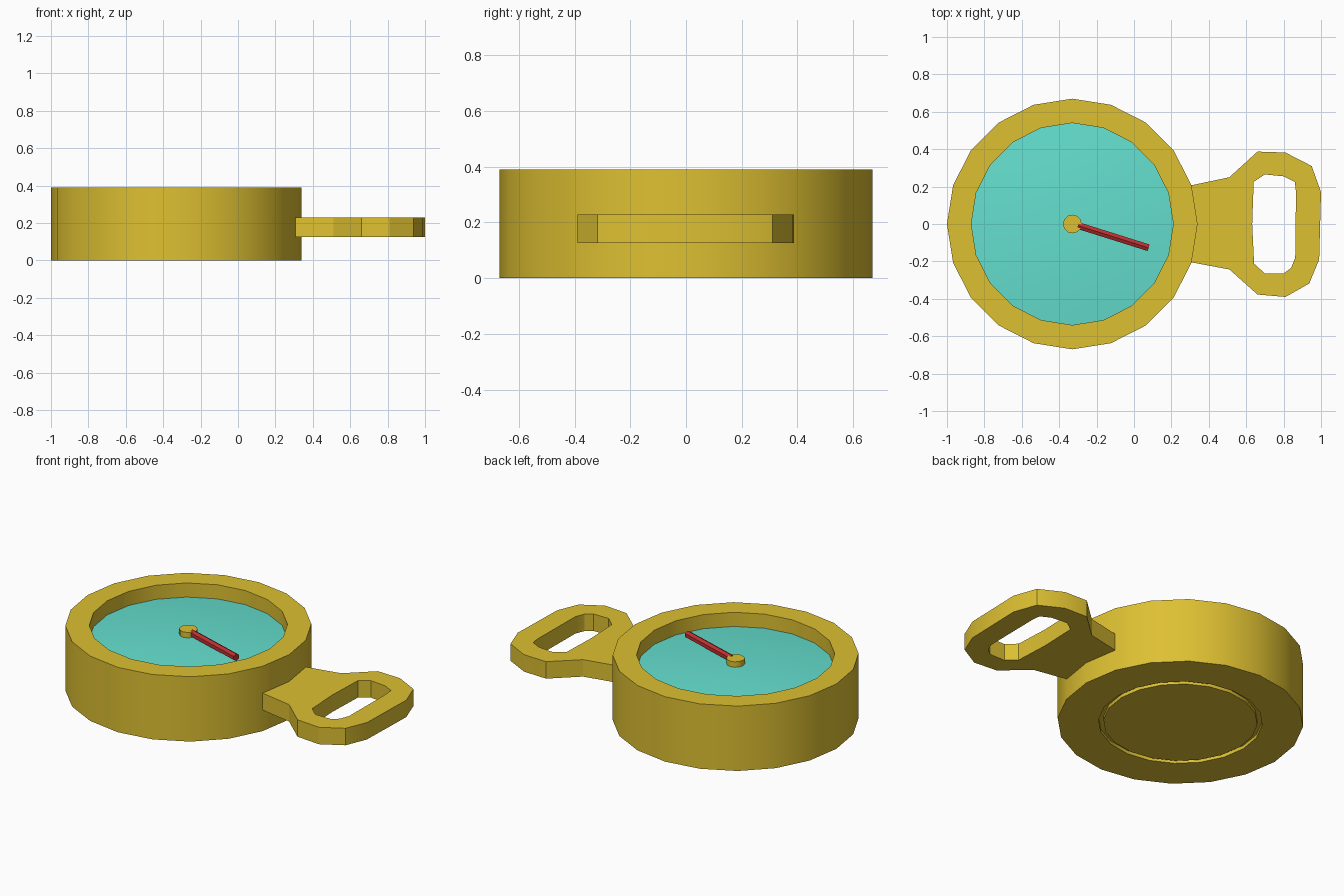
import bpy, bmesh, math
from mathutils import Matrix, Vector

if "Cube" in bpy.data.objects:
    bpy.data.objects.remove(bpy.data.objects["Cube"])

CX = -0.33  # centre of the round case


def material(name, rgb):
    m = bpy.data.materials.new(name)
    m.diffuse_color = (*rgb, 1)
    m.use_nodes = True
    m.node_tree.nodes["Principled BSDF"].inputs["Base Color"].default_value = m.diffuse_color
    return m


gold = material("gold", (0.73, 0.53, 0.032))
teal = material("teal", (0.127, 0.74, 0.62))
red = material("red", (0.53, 0.03, 0.03))


def smooth(ob):
    bpy.ops.object.select_all(action='DESELECT')
    ob.select_set(True)
    bpy.context.view_layer.objects.active = ob
    bpy.ops.object.shade_smooth_by_angle(angle=math.radians(30))


def finish(name, bm, mat):
    me = bpy.data.meshes.new(name)
    bm.to_mesh(me)
    bm.free()
    me.materials.append(mat)
    ob = bpy.data.objects.new(name, me)
    bpy.context.collection.objects.link(ob)
    smooth(ob)
    return ob


def lathe(name, profile, mat, sides=20):
    """Revolve (radius, z) points, listed counter-clockwise, about the case axis."""
    bm = bmesh.new()
    rings = []
    for r, z in profile:
        rings.append([bm.verts.new((CX + r * math.cos(2 * math.pi * i / sides),
                                    r * math.sin(2 * math.pi * i / sides), z))
                      for i in range(sides)])
    for a, b in zip(rings, rings[1:]):
        for i in range(sides):
            j = (i + 1) % sides
            bm.faces.new((a[i], a[j], b[j], b[i]))
    bmesh.ops.remove_doubles(bm, verts=bm.verts, dist=1e-5)
    return finish(name, bm, mat)


# Round case: groove wall, underside, outer wall, rim, inner wall
lathe("case", [(0.42, 0.02), (0.447, 0.02), (0.447, 0), (0.67, 0), (0.67, 0.39),
               (0.54, 0.39), (0.54, 0.30)], gold)

# Base cover set inside the groove
lathe("base_cover", [(0, 0), (0.42, 0), (0.42, 0.02)], gold)

# Slightly domed dial
dome = [(0.54 * (1 - k / 4), 0.305 + 0.03 * (1 - (1 - k / 4) ** 2)) for k in range(5)]
lathe("dial", dome, teal)

# Centre hub
lathe("hub", [(0, 0.33), (0.05, 0.33), (0.05, 0.367), (0, 0.367)], gold, 12)

# Needle: thin six-sided rod from hub to rim
start, end = Vector((CX + 0.03, -0.008, 0.352)), Vector((0.078, -0.127, 0.352))
axis = end - start
bm = bmesh.new()
bmesh.ops.create_cone(bm, cap_ends=True, segments=6, radius1=0.021, radius2=0.021,
                      depth=axis.length,
                      matrix=Matrix.Translation((start + end) / 2)
                      @ axis.to_track_quat('Z', 'Y').to_matrix().to_4x4())
finish("needle", bm, red)

# Strap loop: flat outline with a slot, extruded
outer = [(0.307, 0.207), (0.51, 0.25), (0.66, 0.387), (0.81, 0.382), (0.95, 0.31),
         (1.0, 0.17), (0.99, -0.19), (0.937, -0.318), (0.81, -0.39), (0.66, -0.377),
         (0.51, -0.243), (0.307, -0.205)]
slot = [(0.632, 0), (0.64, 0.225), (0.70, 0.265), (0.80, 0.255), (0.86, 0.225),
        (0.866, 0.17), (0.862, -0.18), (0.84, -0.235), (0.80, -0.265),
        (0.70, -0.265), (0.642, -0.212)]
curve = bpy.data.curves.new("strap_loop", 'CURVE')
curve.dimensions = '2D'
curve.fill_mode = 'BOTH'
curve.extrude = 0.051
for pts in (outer, slot):
    sp = curve.splines.new('POLY')
    sp.points.add(len(pts) - 1)
    for p, (x, y) in zip(sp.points, pts):
        p.co = (x, y, 0, 1)
    sp.use_cyclic_u = True
curve.materials.append(gold)
loop = bpy.data.objects.new("strap_loop", curve)
loop.location.z = 0.177
bpy.context.collection.objects.link(loop)
bpy.ops.object.select_all(action='DESELECT')
loop.select_set(True)
bpy.context.view_layer.objects.active = loop
bpy.ops.object.convert(target='MESH')
loop = bpy.context.view_layer.objects.active
bm = bmesh.new()
bm.from_mesh(loop.data)
bmesh.ops.remove_doubles(bm, verts=bm.verts, dist=1e-4)
bmesh.ops.recalc_face_normals(bm, faces=bm.faces)
bm.to_mesh(loop.data)
bm.free()
smooth(loop)
